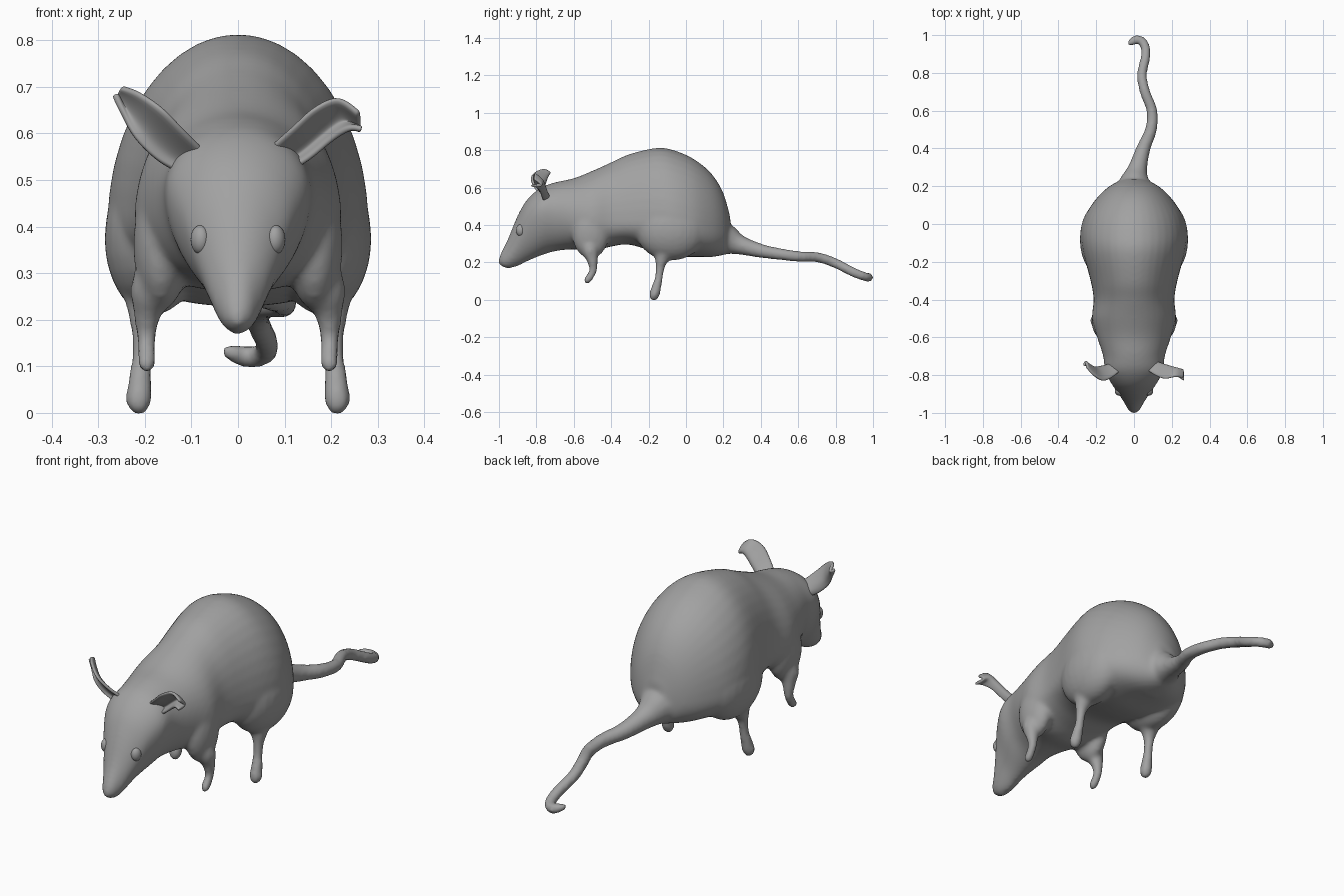
import bpy, bmesh, math
from mathutils import Vector

if "Cube" in bpy.data.objects:
    bpy.data.objects.remove(bpy.data.objects["Cube"])

grey = bpy.data.materials.new("dark_grey")
grey.diffuse_color = (.36, .36, .36, 1)
grey.use_nodes = True
grey.node_tree.nodes["Principled BSDF"].inputs["Base Color"].default_value = grey.diffuse_color


def catmull(rows, n):
    """Smooth interpolation through rows of numbers, n steps per span."""
    out = []
    for i in range(len(rows) - 1):
        a, b, c, d = (rows[max(0, min(len(rows) - 1, i + k))] for k in (-1, 0, 1, 2))
        for s in range(n):
            t = s / n
            out.append([0.5 * (2 * q + (r - p) * t + (2 * p - 5 * q + 4 * r - u) * t * t
                               + (3 * q - p - 3 * r + u) * t ** 3)
                        for p, q, r, u in zip(a, b, c, d)])
    return out + [list(rows[-1])]


def finish(bm, name):
    bmesh.ops.recalc_face_normals(bm, faces=bm.faces)
    me = bpy.data.meshes.new(name)
    bm.to_mesh(me)
    bm.free()
    me.materials.append(grey)
    for p in me.polygons:
        p.use_smooth = True
    ob = bpy.data.objects.new(name, me)
    bpy.context.collection.objects.link(ob)
    return ob


def spow(v, e):
    return math.copysign(abs(v) ** e, v)


def loft(name, rings, n=40):
    """Rings of (y, top, widest height, bottom, half width, lower exponent)."""
    bm = bmesh.new()
    prev = first = None
    for y, top, mid, bot, w, p in catmull(rings, 4):
        ring = []
        for k in range(n):
            a = 2 * math.pi * k / n
            c, s = math.cos(a), math.sin(a)
            if s < 0:
                c, s = spow(c, 2 / p), spow(s, 2 / p)
            ring.append(bm.verts.new((w * c, y, mid + s * (top - mid if s > 0 else mid - bot))))
        if prev:
            for k in range(n):
                bm.faces.new((prev[k], prev[(k + 1) % n], ring[(k + 1) % n], ring[k]))
        first = first or ring
        prev = ring
    bm.faces.new(first)
    bm.faces.new(prev)
    return finish(bm, name)


def tube(name, pts, side=1):
    """Tapered limb through (x, y, z, radius) points."""
    cu = bpy.data.curves.new(name, 'CURVE')
    cu.dimensions = '3D'
    cu.bevel_depth = 1
    cu.bevel_resolution = 5
    cu.use_fill_caps = True
    cu.materials.append(grey)
    rows = catmull(pts, 6)
    sp = cu.splines.new('POLY')
    sp.points.add(len(rows) - 1)
    for q, (x, y, z, r) in zip(sp.points, rows):
        q.co = (side * x, y, z, 1)
        q.radius = max(r, 0.003)
    ob = bpy.data.objects.new(name, cu)
    bpy.context.collection.objects.link(ob)
    bpy.ops.object.select_all(action='DESELECT')
    ob.select_set(True)
    bpy.context.view_layer.objects.active = ob
    bpy.ops.object.convert(target='MESH')
    return bpy.context.view_layer.objects.active


def ball(name, loc, radii, rot=(0, 0, 0)):
    bm = bmesh.new()
    bmesh.ops.create_uvsphere(bm, u_segments=24, v_segments=14, radius=1)
    ob = finish(bm, name)
    ob.location, ob.scale, ob.rotation_euler = loc, radii, rot
    return ob


# Head and torso
body = loft("body", [
    (-1.0, .225, .21, .19, .012, 2), (-.985, .26, .212, .178, .03, 2),
    (-.95, .33, .24, .168, .05, 1.9), (-.9, .45, .33, .18, .082, 1.7),
    (-.85, .535, .42, .205, .117, 1.7), (-.78, .597, .47, .235, .153, 1.8),
    (-.7, .628, .47, .26, .163, 1.9), (-.6, .65, .45, .27, .195, 2.2),
    (-.5, .69, .42, .26, .222, 2.4), (-.4, .735, .42, .285, .214, 2.4),
    (-.3, .78, .42, .295, .23, 2.4), (-.15, .813, .42, .25, .27, 2.3),
    (-.05, .795, .40, .23, .28, 2.3), (.05, .748, .38, .23, .255, 2.3),
    (.14, .67, .37, .23, .195, 2.2), (.2, .57, .36, .24, .13, 2),
    (.237, .44, .34, .25, .06, 2)])
parts = [body]

# Haunches, shoulders and legs
for s in (-1, 1):
    parts.append(ball("haunch", (s * .182, -.08, .375), (.105, .19, .165)))
    parts.append(ball("shoulder", (s * .165, -.51, .36), (.06, .1, .14)))
    parts.append(tube("front_leg", [
        (.165, -.52, .36, .03), (.185, -.513, .27, .046), (.195, -.5, .21, .03),
        (.197, -.497, .155, .021), (.196, -.52, .115, .021),
        (.196, -.534, .098, .018), (.196, -.54, .09, .006)], s))
    parts.append(tube("hind_leg", [
        (.18, -.1, .32, .07), (.198, -.125, .235, .045), (.205, -.137, .18, .026),
        (.207, -.145, .12, .022), (.211, -.16, .06, .027),
        (.213, -.17, .025, .029), (.213, -.174, .003, .019), (.213, -.175, -.004, .008)], s))

# Tail
parts.append(tube("tail", [
    (0, .14, .34, .12), (.004, .22, .32, .085), (.018, .29, .293, .053),
    (.05, .4, .262, .038), (.09, .5, .245, .032), (.095, .6, .232, .029),
    (.058, .7, .228, .028), (.042, .79, .2, .027), (.062, .89, .15, .026),
    (.055, .95, .126, .025), (.02, .978, .12, .024), (-.015, .962, .13, .02),
    (-.033, .948, .136, .007)]))

# Fuse into one smooth skin
bpy.ops.object.select_all(action='DESELECT')
for o in parts:
    o.select_set(True)
bpy.context.view_layer.objects.active = body
bpy.ops.object.join()
rm = body.modifiers.new("skin", 'REMESH')
rm.mode = 'VOXEL'
rm.voxel_size = .01
rm.use_smooth_shade = True
sm = body.modifiers.new("soften", 'SMOOTH')
sm.factor = .5
sm.iterations = 10


# Ears: cupped sheets between a lower and an upper edge
def ear(name, lower, upper, depth):
    bm = bmesh.new()
    prev = None
    for lo, up in zip(catmull(lower, 4), catmull(upper, 4)):
        row = []
        for k in range(9):
            t = k / 8
            p = Vector(lo).lerp(Vector(up), t)
            p += Vector((0, .95, -.3)) * depth * math.sin(math.pi * t)
            row.append(bm.verts.new(p))
        if prev:
            for k in range(8):
                bm.faces.new((prev[k], prev[k + 1], row[k + 1], row[k]))
        prev = row
    ob = finish(bm, name)
    so = ob.modifiers.new("thickness", 'SOLIDIFY')
    so.thickness = .014
    so.offset = 0
    sub = ob.modifiers.new("round", 'SUBSURF')
    sub.levels = sub.render_levels = 1


ear("left_ear",
    [(-.11, -.75, .51), (-.17, -.76, .54), (-.222, -.765, .59), (-.25, -.755, .645), (-.265, -.75, .685)],
    [(-.075, -.78, .565), (-.12, -.815, .61), (-.165, -.83, .655), (-.215, -.8, .688), (-.25, -.76, .7)],
    .03)
ear("right_ear",
    [(.09, -.755, .51), (.15, -.77, .545), (.2, -.785, .585), (.24, -.815, .61), (.266, -.83, .61)],
    [(.07, -.775, .57), (.12, -.805, .615), (.165, -.82, .655), (.215, -.81, .675), (.26, -.815, .645)],
    .05)

# Eyes
for s, n in ((-1, "left_eye"), (1, "right_eye")):
    ball(n, (s * .081, -.886, .372), (.02, .024, .031), (0, 0, s * -.4))
